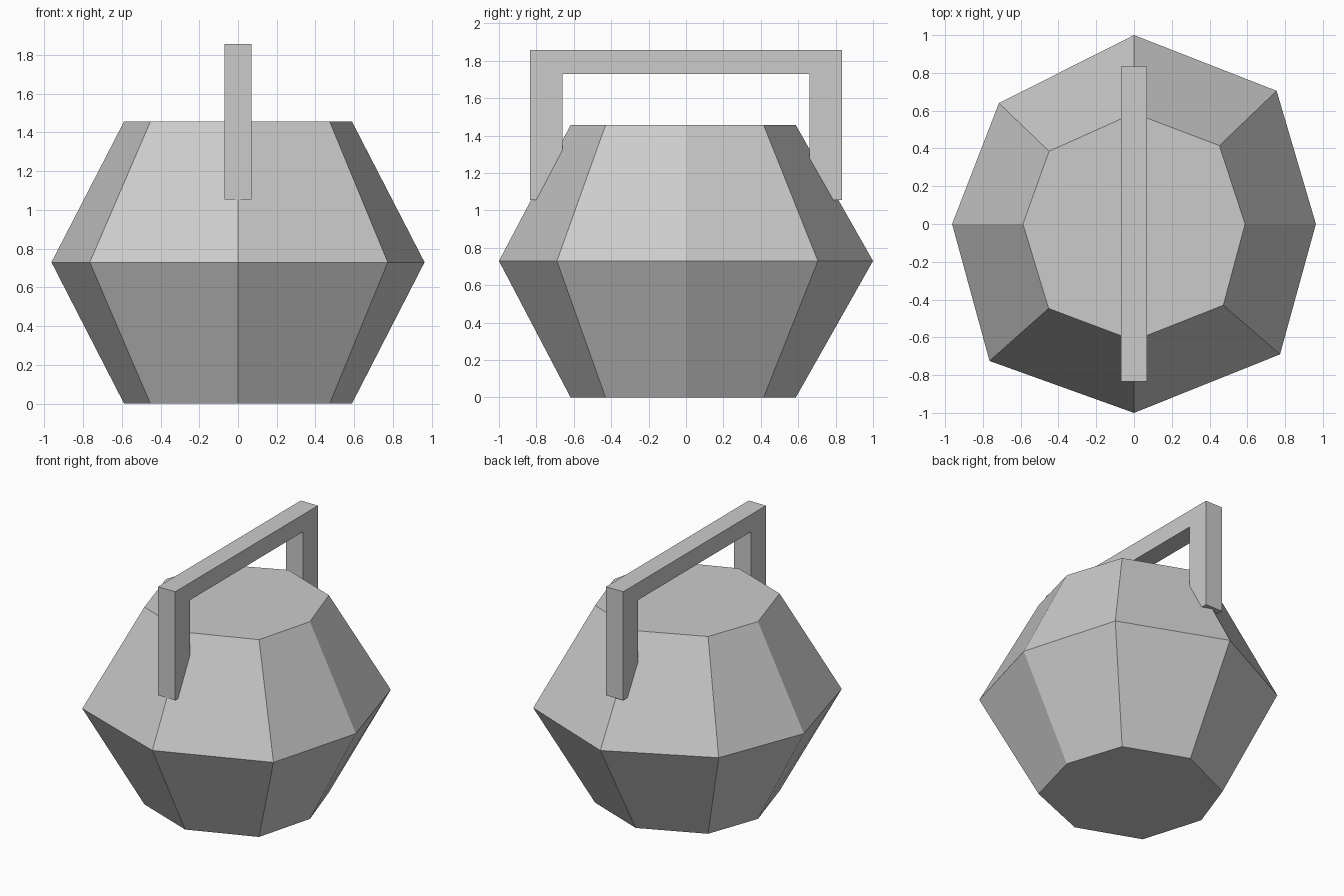
import bpy, bmesh

if "Cube" in bpy.data.objects:
    bpy.data.objects.remove(bpy.data.objects["Cube"])

def mesh_object(name, bm):
    bmesh.ops.recalc_face_normals(bm, faces=bm.faces)
    me = bpy.data.meshes.new(name)
    bm.to_mesh(me)
    bm.free()
    ob = bpy.data.objects.new(name, me)
    bpy.context.collection.objects.link(ob)
    return ob

# Slightly uneven eight-sided outlines: wide waist and narrow rim
waist = [(0, 1), (-0.715, 0.64), (-0.963, 0), (-0.765, -0.725),
         (0, -1), (0.773, -0.69), (0.963, 0), (0.755, 0.705)]
rim = [(0, 0.587), (-0.45, 0.385), (-0.588, 0), (-0.452, -0.447),
       (0, -0.617), (0.473, -0.43), (0.588, 0), (0.452, 0.415)]

# Body: rim, waist and rim joined by flat faces, capped at both ends
bm = bmesh.new()
rings = [[bm.verts.new((x, y, z)) for x, y in outline]
         for outline, z in ((rim, 0), (waist, 0.73), (rim, 1.457))]
for low, high in zip(rings, rings[1:]):
    for i in range(8):
        j = (i + 1) % 8
        bm.faces.new((low[i], low[j], high[j], high[i]))
bm.faces.new(rings[0])
bm.faces.new(rings[-1])
mesh_object("weight_body", bm)

# Handle: square arch profile extruded across x, feet sunk into the body
half = [(0.833, 1.055), (0.833, 1.857), (0.66, 1.73), (0.66, 1.055)]
profile = half[:2] + [(-y, z) for y, z in reversed(half[:2])] \
    + [(-y, z) for y, z in reversed(half[2:])] + half[2:]
bm = bmesh.new()
face = bm.faces.new([bm.verts.new((-0.07, y, z)) for y, z in profile])
out = bmesh.ops.extrude_face_region(bm, geom=[face], use_keep_orig=True)
moved = [g for g in out["geom"] if isinstance(g, bmesh.types.BMVert)]
bmesh.ops.translate(bm, verts=moved, vec=(0.14, 0, 0))
mesh_object("handle", bm)
